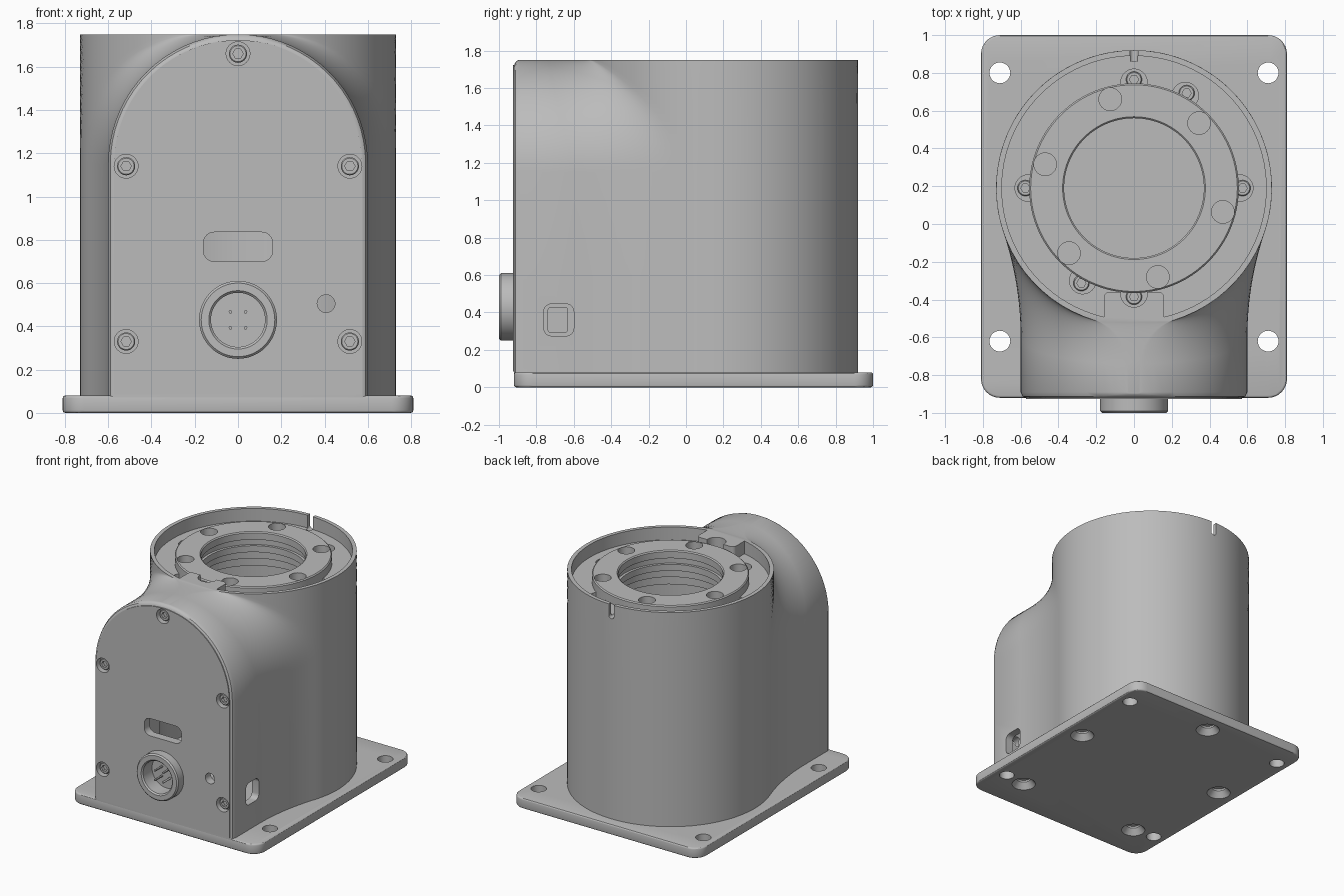
import bpy, bmesh, math
from mathutils import Matrix, Vector

if "Cube" in bpy.data.objects:
    bpy.data.objects.remove(bpy.data.objects["Cube"])

grey = bpy.data.materials.new("satin grey")
grey.use_nodes = True
COLOR = (0.5, 0.5, 0.5, 1)
grey.diffuse_color = COLOR
grey.node_tree.nodes["Principled BSDF"].inputs["Base Color"].default_value = COLOR

AXIS_Y = 0.19          # centre of the round tower
TOWER, ARCH, SPRING = 0.73, 0.6, 1.15
TO_FRONT = Matrix.Rotation(math.pi / 2, 4, 'X')   # local z becomes -y


def finish(name, bm):
    bmesh.ops.recalc_face_normals(bm, faces=bm.faces)
    mesh = bpy.data.meshes.new(name)
    bm.to_mesh(mesh)
    bm.free()
    ob = bpy.data.objects.new(name, mesh)
    bpy.context.collection.objects.link(ob)
    mesh.materials.append(grey)
    return ob


def activate(ob):
    bpy.ops.object.select_all(action='DESELECT')
    ob.select_set(True)
    bpy.context.view_layer.objects.active = ob


def lathe(name, profile, loc=(0, 0, 0), turn=Matrix(), closed=False, steps=48):
    """Spin an (r, z) profile about local z."""
    bm = bmesh.new()
    vs = [bm.verts.new((r, 0, z)) for r, z in profile]
    es = [bm.edges.new(p) for p in zip(vs, vs[1:])]
    if closed:
        es.append(bm.edges.new((vs[-1], vs[0])))
    bmesh.ops.spin(bm, geom=vs + es, cent=(0, 0, 0), axis=(0, 0, 1),
                   angle=2 * math.pi, steps=steps)
    bmesh.ops.remove_doubles(bm, verts=bm.verts, dist=1e-5)
    bm.transform(Matrix.Translation(loc) @ turn)
    return finish(name, bm)


def rod(name, r, z0, z1, loc=(0, 0, 0), turn=Matrix(), steps=48):
    return lathe(name, [(0, z0), (r, z0), (r, z1), (0, z1)], loc, turn, steps=steps)


def box(name, lo, hi, axis=2, round_r=0, rim=0):
    """Box with its edges along one axis rounded and its top rim eased."""
    bm = bmesh.new()
    bmesh.ops.create_cube(bm, size=1)
    lo, hi = Vector(lo), Vector(hi)
    for v in bm.verts:
        v.co = Vector([lo[i] + (hi[i] - lo[i]) * (v.co[i] + 0.5) for i in range(3)])
    if round_r:
        es = [e for e in bm.edges
              if abs((e.verts[0].co - e.verts[1].co).normalized()[axis]) > 0.9]
        bmesh.ops.bevel(bm, geom=es, offset=round_r, segments=8, profile=0.5, affect='EDGES')
    if rim:
        es = [e for e in bm.edges if abs(e.verts[0].co.z - e.verts[1].co.z) < 1e-5]
        bmesh.ops.bevel(bm, geom=es, offset=rim, segments=3, profile=0.5, affect='EDGES')
    return finish(name, bm)


def cut(targets, cutters):
    for target in targets:
        for c in cutters:
            activate(target)
            m = target.modifiers.new("cut", 'BOOLEAN')
            m.operation, m.solver, m.object = 'DIFFERENCE', 'EXACT', c
            bpy.ops.object.modifier_apply(modifier=m.name)
    for c in cutters:
        bpy.data.objects.remove(c)


def polar(r, deg):
    a = math.radians(deg)
    return r * math.cos(a), AXIS_Y + r * math.sin(a)


def body_section(z):
    """Plan outline: arched front nose blended into the round tower."""
    h = max(0, z - SPRING)
    w = math.sqrt(ARCH ** 2 - h * h)
    ease = min(0.03, (ARCH - h) * 0.8)
    half = []
    for k in (3, 2, 1, 0):
        i = ease * k / 3
        half.append((math.sqrt((ARCH - i) ** 2 - h * h),
                     -0.89 - math.sqrt(0.03 ** 2 - (0.03 - i) ** 2)))
    d = 0.79 + 0.14 * h / ARCH
    blend = (d * d - TOWER ** 2 + w * w) / (2 * (TOWER - w))
    cx, cy = w + blend, AXIS_Y - d
    end = math.atan2(d, -cx)
    for k in range(13):
        a = math.pi + (end - math.pi) * k / 12
        half.append((cx + blend * math.cos(a), cy + blend * math.sin(a)))
    start = math.atan2(-d, cx)
    for k in range(1, 33):
        a = start + (math.pi / 2 - start) * k / 32
        half.append((TOWER * math.cos(a), AXIS_Y + TOWER * math.sin(a)))
    return half + [(-x, y) for x, y in reversed(half[:-1])]


# Housing shell, lofted upwards
levels = [0.07, 0.6, SPRING]
levels += [SPRING + ARCH * math.sin(math.radians(90 * k / 18)) for k in range(1, 18)]
levels.append(1.749)
bm = bmesh.new()
rings = [[bm.verts.new((x, y, z)) for x, y in body_section(z)] for z in levels]
for a, b in zip(rings, rings[1:]):
    for i in range(len(a)):
        j = (i + 1) % len(a)
        bm.faces.new((a[i], a[j], b[j], b[i]))
bm.faces.new(rings[0])
bm.faces.new(rings[-1])
housing = finish("housing", bm)

# Arched front panel
bm = bmesh.new()
outline = [(-0.573, 0.085), (0.573, 0.085)]
outline += [(0.573 * math.cos(math.pi * k / 40), SPRING + 0.573 * math.sin(math.pi * k / 40))
            for k in range(41)]
face = bm.faces.new([bm.verts.new((x, -0.926, z)) for x, z in outline])
ext = bmesh.ops.extrude_face_region(bm, geom=[face])
bmesh.ops.translate(bm, verts=[v for v in ext["geom"] if isinstance(v, bmesh.types.BMVert)],
                    vec=(0, 0.015, 0))
panel = finish("front_panel", bm)

# Hollow inside, top recess with its front tab, cable notch and side port
recess = rod("recess", 0.7, 1.65, 1.85, (0, AXIS_Y, 0), steps=96)
cut([recess], [box("tab", (-0.16, -0.8, 1.5), (0.16, -0.36, 1.9), 2, 0.03)])
cutters = [recess,
           rod("cavity", 0.66, 0.1, 1.42, (0, AXIS_Y, 0)),
           box("nose_cavity", (-0.54, -0.86, 0.1), (0.54, 0, 1.1)),
           rod("bore", 0.45, 1.2, 1.85, (0, AXIS_Y, 0)),
           box("notch", (-0.022, 0.86, 1.64), (0.022, 1, 1.9), 1, 0.02),
           box("side_window", (0.4, -0.76, 0.275), (0.9, -0.6, 0.445), 0, 0.04)]
POCKETS = (0, 61, 90, 180, 241, 270)
for deg in POCKETS:
    cutters.append(rod("pocket", 0.07, 1.53, 1.85, (*polar(0.56, deg), 0)))
cut([housing], cutters)

# Openings through the front
SCREWS = [(0, 1.66)] + [(s * 0.517, z) for s in (-1, 1) for z in (0.33, 1.14)]
cutters = [rod("counterbore", 0.055, 0, 0.2, (x, -0.875, z), TO_FRONT, 32) for x, z in SCREWS]
cutters += [box("window", (-0.16, -1, 0.7), (0.16, -0.8, 0.835), 1, 0.05),
            rod("indicator_hole", 0.041, 0, 0.2, (0.407, -0.8, 0.505), TO_FRONT, 32),
            rod("connector_hole", 0.14, 0, 0.2, (0, -0.8, 0.43), TO_FRONT)]
cut([housing, panel], cutters)

# Screws with round heads and hexagon sockets
HEAD = [(0, 0), (0.042, 0), (0.042, 0.026), (0.037, 0.031), (0, 0.031)]


def screw(name, loc, turn):
    ob = lathe(name, HEAD, loc, turn, steps=32)
    cut([ob], [rod("socket", 0.024, 0.008, 0.06, loc, turn, steps=6)])
    return ob


for x, z in SCREWS:
    screw("front_screw", (x, -0.877, z), TO_FRONT)
for deg in POCKETS:
    screw("pocket_screw", (*polar(0.575, deg), 1.528), Matrix())

# Top flange with six counterbored holes
flange = lathe("top_flange", [(0.555, 1.5), (0.555, 1.712), (0.547, 1.72), (0.378, 1.72),
                              (0.37, 1.712), (0.37, 1.66), (0.395, 1.66), (0.395, 1.61),
                              (0.375, 1.61), (0.375, 1.56), (0.4, 1.56), (0.4, 1.5)],
               (0, AXIS_Y, 0), closed=True, steps=96)
cutters = []
for k in range(6):
    x, y = polar(0.487, 45 + 60 * k)
    cutters += [rod("bolt_seat", 0.06, 1.65, 1.8, (x, y, 0), steps=32),
                rod("bolt_hole", 0.03, 1.58, 1.7, (x, y, 0), steps=24)]
cut([flange], cutters)

# Round connector with four pins
lathe("connector", [(0, 0), (0.14, 0), (0.14, 0.06), (0.18, 0.06), (0.18, 0.13), (0.17, 0.14),
                    (0.135, 0.14), (0.125, 0.13), (0.125, 0.02), (0, 0.02)],
      (0, -0.86, 0.43), TO_FRONT, steps=64)
for sx in (-1, 1):
    for sz in (-1, 1):
        rod("connector_pin", 0.008, 0, 0.09, (sx * 0.035, -0.885, 0.43 + sz * 0.037), TO_FRONT, 12)
box("side_socket", (0.3, -0.74, 0.29), (0.5, -0.63, 0.43), 0, 0.02)

# Base plate with mounting holes and countersinks underneath
base = box("base_plate", (-0.81, -0.92, 0), (0.81, 1, 0.08), 2, 0.1, 0.012)
cutters = [rod("mount_hole", 0.055, -0.1, 0.2, (s * 0.71, y, 0), steps=32)
           for s in (-1, 1) for y in (0.8, -0.62)]
for x, y in ((0, 0.85), (0.66, 0.19), (-0.66, 0.19), (0.53, -0.64), (-0.53, -0.64)):
    cutters.append(lathe("countersink", [(0, -0.01), (0.095, -0.01), (0.05, 0.045), (0.05, 0.06),
                                         (0, 0.06)], (x, y, 0), steps=32))
cut([base], cutters)

# Smooth round faces, keep edges crisp
for ob in list(bpy.context.scene.objects):
    if ob.type == 'MESH' and grey.name in ob.data.materials:
        activate(ob)
        bpy.ops.object.shade_smooth_by_angle(angle=math.radians(30))
